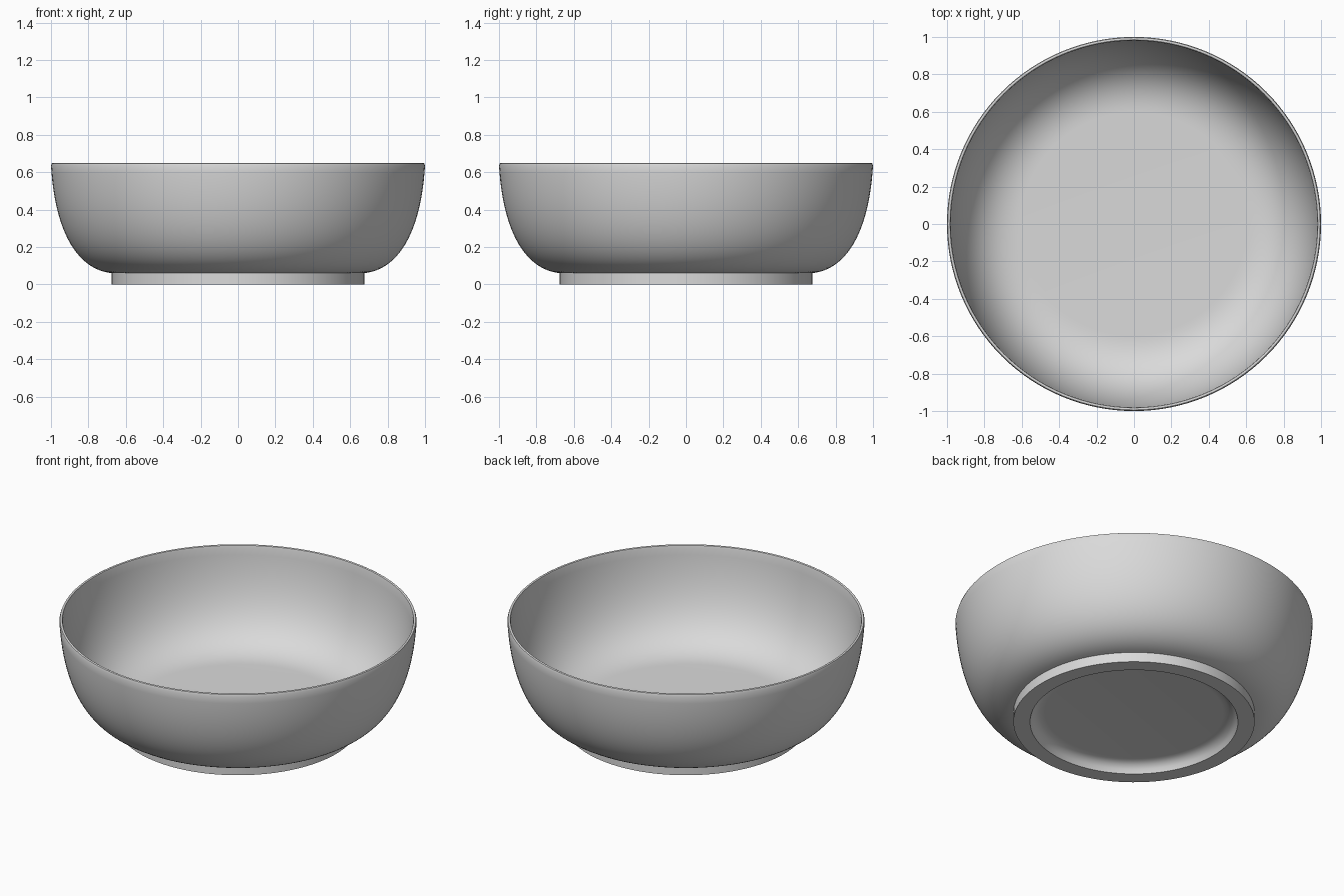
import bpy, bmesh, math
from mathutils import Vector
from mathutils.geometry import interpolate_bezier

if "Cube" in bpy.data.objects:
    bpy.data.objects.remove(bpy.data.objects["Cube"])

SEGMENTS = 128


def curve(p0, p1, p2, p3, count):
    """Points along a cubic curve in the (radius, height) plane."""
    pts = interpolate_bezier(*[Vector((r, 0, z)) for r, z in (p0, p1, p2, p3)], count)
    return [(p.x, p.z) for p in pts]


def lathe(name, profile, material):
    """Revolve a profile that starts and ends on the z axis."""
    bm = bmesh.new()
    rings = []
    for r, z in profile:
        if r == 0:
            rings.append([bm.verts.new((0, 0, z))] * SEGMENTS)
        else:
            rings.append([bm.verts.new((r * math.cos(a), r * math.sin(a), z))
                          for a in (2 * math.pi * i / SEGMENTS for i in range(SEGMENTS))])
    for low, high in zip(rings, rings[1:]):
        for i in range(SEGMENTS):
            j = (i + 1) % SEGMENTS
            quad = dict.fromkeys((low[i], low[j], high[j], high[i]))
            bm.faces.new(list(quad))
    bmesh.ops.recalc_face_normals(bm, faces=bm.faces)
    mesh = bpy.data.meshes.new(name)
    bm.to_mesh(mesh)
    bm.free()
    mesh.materials.append(material)
    obj = bpy.data.objects.new(name, mesh)
    bpy.context.collection.objects.link(obj)
    bpy.context.view_layer.objects.active = obj
    obj.select_set(True)
    bpy.ops.object.shade_smooth_by_angle(angle=math.radians(30))
    obj.select_set(False)
    return obj


grey = bpy.data.materials.new("light grey")
grey.diffuse_color = (0.7, 0.7, 0.7, 1)
grey.use_nodes = True
grey.node_tree.nodes["Principled BSDF"].inputs["Base Color"].default_value = grey.diffuse_color

# underside recess and foot ring
foot = [(0, 0.06), (0.5, 0.06), (0.53, 0.057), (0.555, 0.045),
        (0.572, 0.025), (0.582, 0), (0.675, 0)]
# outer wall
outer = curve((0.675, 0.06), (0.87, 0.082), (0.98, 0.3), (1.0, 0.635), 24)
# chamfered rim
rim = [(0.996, 0.647), (0.991, 0.65), (0.988, 0.65), (0.983, 0.647)]
# inner wall down to the flat floor
inner = curve((0.98, 0.635), (0.955, 0.3), (0.84, 0.09), (0.6, 0.09), 24)

lathe("bowl", foot + outer + rim + inner + [(0, 0.09)], grey)
